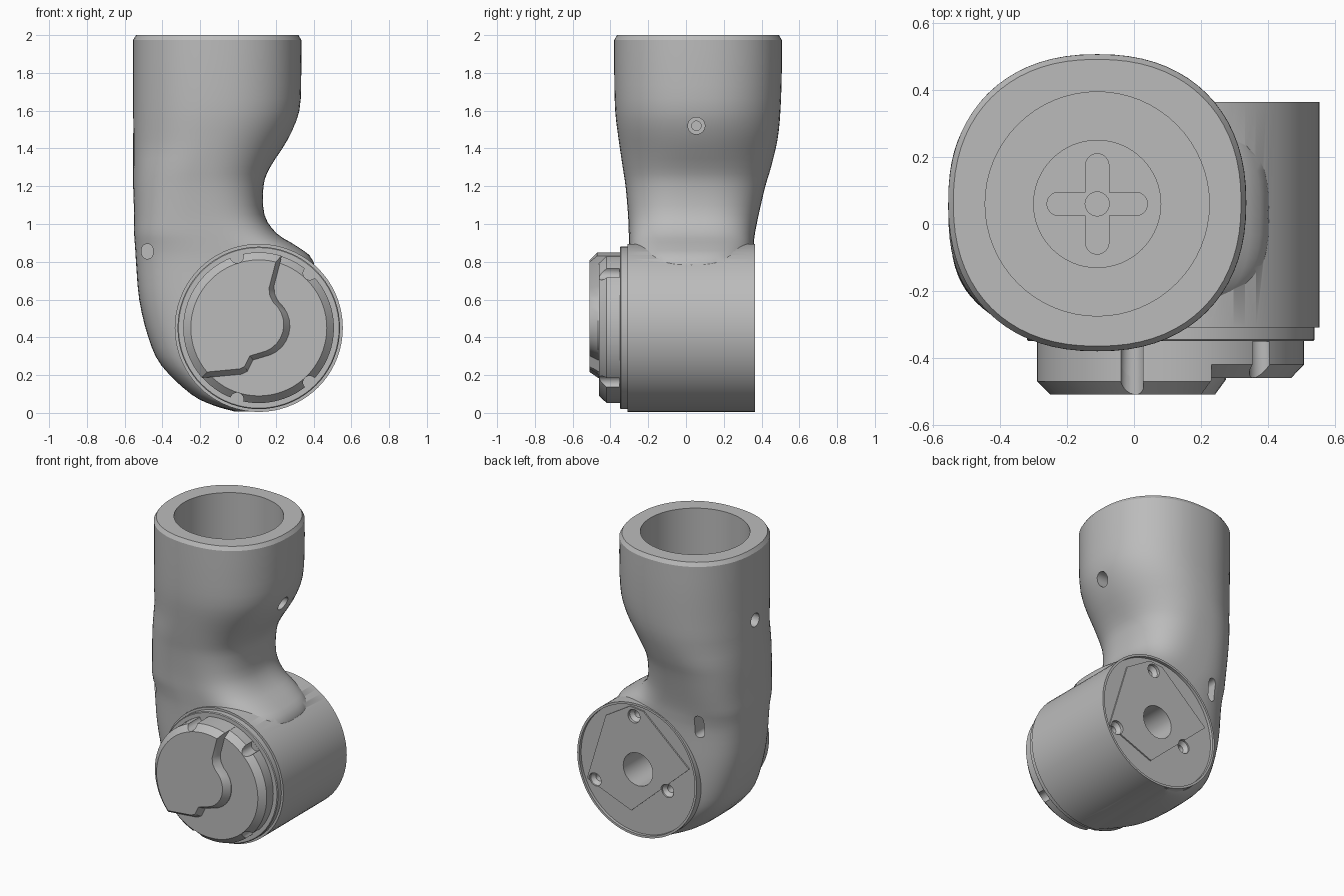
import bpy, bmesh, math
from mathutils import Vector

default = bpy.data.objects.get("Cube")
if default:
    bpy.data.objects.remove(default)

grey = bpy.data.materials.new("plain grey")
grey.use_nodes = True
grey.diffuse_color = (0.5, 0.5, 0.5, 1)
grey.node_tree.nodes["Principled BSDF"].inputs["Base Color"].default_value = grey.diffuse_color

PIVOT = Vector((0.11, 0, 0.45))      # centre of the joint housing
TUBE = Vector((-0.11, 0.06, 0))      # centre of the upright bore
FORWARD, UP, SIDE = (0, -1, 0), (0, 0, 1), (1, 0, 0)


def loft(name, rings):
    """Closed skin through equal-sized rings of points."""
    bm = bmesh.new()
    loops = [[bm.verts.new(p) for p in ring] for ring in rings]
    for a, b in zip(loops, loops[1:]):
        for i in range(len(a)):
            j = (i + 1) % len(a)
            bm.faces.new((a[i], a[j], b[j], b[i]))
    bm.faces.new(loops[0])
    bm.faces.new(loops[-1])
    bmesh.ops.recalc_face_normals(bm, faces=bm.faces)
    mesh = bpy.data.meshes.new(name)
    bm.to_mesh(mesh)
    bm.free()
    mesh.materials.append(grey)
    obj = bpy.data.objects.new(name, mesh)
    bpy.context.collection.objects.link(obj)
    return obj


def lathe(name, centre, axis, profile, n=64):
    """Turn (radius, position along axis) pairs about an axis."""
    axis = Vector(axis)
    u = axis.orthogonal().normalized()
    v = axis.cross(u)
    turns = [2 * math.pi * i / n for i in range(n)]
    return loft(name, [[centre + axis * d + r * (u * math.cos(t) + v * math.sin(t))
                        for t in turns] for r, d in profile])


def prism(name, outline, levels, focus=(0, 0)):
    """Push an (x, z) outline through (y, scale) levels about a focus."""
    fx, fz = focus
    return loft(name, [[(fx + (x - fx) * s, y, fz + (z - fz) * s) for x, z in outline]
                       for y, s in levels])


def capsule(radius, reach, n=32):
    """Upright round-ended slot outline about the origin."""
    turns = [2 * math.pi * (i + 0.5) / n for i in range(n)]
    return [(radius * math.cos(t), radius * math.sin(t) + math.copysign(reach, math.sin(t)))
            for t in turns]


def combine(target, tool, operation='DIFFERENCE'):
    mod = target.modifiers.new("combine", 'BOOLEAN')
    mod.operation, mod.object, mod.solver = operation, tool, 'EXACT'
    bpy.context.view_layer.objects.active = target
    bpy.ops.object.modifier_apply(modifier=mod.name)
    bpy.data.objects.remove(tool)


def spline(rows, steps):
    out = []
    for i in range(len(rows) - 1):
        a, b, c, d = (Vector(rows[min(max(i + k, 0), len(rows) - 1)]) for k in (-1, 0, 1, 2))
        for s in range(steps):
            t = s / steps
            out.append(b + (c - a) * t / 2 + (a * 2 - b * 5 + c * 4 - d) * t ** 2 / 2
                       + (b * 3 - a - c * 3 + d) * t ** 3 / 2)
    return out + [Vector(rows[-1])]


def slice_ring(z, left, right, front, back, n=72):
    """Rounded slice, squarer towards the elbow."""
    low = min(max((1.4 - z) / 0.45, 0), 1)
    exponent = 2 / (2.25 + 0.7 * low)

    def bulge(c):
        return math.copysign(abs(c) ** exponent, c)
    turns = [2 * math.pi * i / n for i in range(n)]
    return [((left + right) / 2 + (right - left) / 2 * bulge(math.cos(t)),
             (front + back) / 2 + (back - front) / 2 * bulge(math.sin(t)), z) for t in turns]


# Elbow body: height, left, right, front and back of each slice
Y0, Y1 = -0.298, 0.355
slices = [
    (0.008, -0.02, 0.16, Y0, Y1), (0.04, -0.13, 0.25, Y0, Y1), (0.1, -0.25, 0.33, Y0, Y1),
    (0.25, -0.405, 0.4, Y0, Y1), (0.4, -0.475, 0.42, Y0, Y1), (0.6, -0.523, 0.42, Y0, Y1),
    (0.8, -0.54, 0.4, Y0, Y1), (0.88, -0.545, 0.315, -0.3, 0.358),
    (0.95, -0.55, 0.205, -0.303, 0.365), (1.05, -0.55, 0.14, -0.307, 0.385),
    (1.2, -0.555, 0.135, -0.32, 0.42), (1.3, -0.555, 0.17, -0.335, 0.45),
    (1.45, -0.555, 0.265, -0.357, 0.485), (1.6, -0.555, 0.325, -0.375, 0.5),
    (1.8, -0.555, 0.335, -0.38, 0.507), (1.975, -0.555, 0.335, -0.38, 0.507)]
sections = spline(slices, 3) + [(2, -0.54, 0.32, -0.365, 0.492)]
body = loft("elbow_body", [slice_ring(*s) for s in sections])

# Joint housing merged into the elbow
combine(body, lathe("housing", PIVOT, FORWARD, [(0.445, -0.365), (0.445, 0.31)], 72), 'UNION')

# Upright bore with its stepped floor
FLOOR = 1.62
combine(body, lathe("bore", TUBE, UP, [(0.335, FLOOR), (0.335, 2.1)]))
combine(body, lathe("floor_step", TUBE, UP, [(0.19, FLOOR - 0.02), (0.19, 1.8)]))

# Cross-shaped slot with rounded arms and a centre hole
for turned in (False, True):
    arm = [(y, -x) if turned else (x, y) for x, y in capsule(0.035, 0.115)]
    combine(body, loft("slot", [[TUBE + Vector((x, y, z)) for x, y in arm]
                                for z in (FLOOR - 0.09, 1.8)]))
combine(body, lathe("floor_hole", TUBE, UP, [(0.036, FLOOR - 0.2), (0.036, 1.8)], 24))

# Stepped blind holes on both sides of the tube
for direction, surface in ((1, 0.3), (-1, 0.555)):
    combine(body, lathe("side_hole", Vector((0, 0.055, 1.52)), (direction, 0, 0),
                        [(0.025, surface - 0.16), (0.025, surface - 0.08),
                         (0.045, surface - 0.08), (0.045, 0.8)], 24))

# Cable openings in the front and back of the elbow
for x, z, radius, reach, near, far in ((-0.48, 0.855, 0.03, 0.01, -0.05, -0.6),
                                       (-0.336, 0.85, 0.03, 0.045, 0.2, 0.6)):
    outline = [(x + u, z + v) for u, v in capsule(radius, reach)]
    combine(body, prism("cable_opening", outline, [(near, 1), (far, 1)]))

# Recessed back face carrying an angular plate
combine(body, lathe("back_recess", PIVOT, FORWARD, [(0.43, -0.5), (0.43, -0.345)], 72))
corners = [(0.05, -0.29), (-0.38, 0.1), (-0.04, 0.4), (0.06, 0.41), (0.24, 0.3), (0.38, -0.16)]
plate = prism("back_plate", [(PIVOT.x + x, PIVOT.z + z) for x, z in corners],
              [(0.3, 1), (0.354, 1)])
combine(body, plate, 'UNION')
combine(body, lathe("shaft_hole", PIVOT, FORWARD, [(0.11, -0.5), (0.11, -0.1)], 40))
for x, z in [(0.03, 0.35), (0.32, -0.155), (-0.215, -0.09)]:
    combine(body, lathe("screw_hole", PIVOT + Vector((x, 0, z)), FORWARD,
                        [(0.045, -0.5), (0.045, -0.335), (0.025, -0.31), (0.025, -0.2)], 24))

# Front flange and chamfered cap disc
flange = lathe("front_flange", PIVOT, FORWARD, [(0.43, 0.29), (0.43, 0.345), (0.425, 0.35)], 72)
cap = lathe("cap_disc", PIVOT, FORWARD, [(0.398, 0.33), (0.398, 0.42), (0.36, 0.46)], 72)

# Raised cap plate, bounded by a straight edge, a round bulge and a step
edge = [(0.25, 0.9), (0.19, 0.67), (0.195, 0.625)]
edge += [(0.11 + 0.165 * math.cos(a), 0.46 + 0.165 * math.sin(a))
         for a in (math.radians(50 - 13 * i) for i in range(11))]
edge += [(0.08, 0.28), (0.05, 0.22), (0.02, 0.205), (-0.19, 0.185), (-0.5, 0.18), (-0.5, 0.95)]
raised = lathe("raised_cap_plate", PIVOT, FORWARD, [(0.4, 0.34), (0.4, 0.47), (0.36, 0.51)], 72)
combine(raised, prism("plate_region", edge, [(-0.3, 1), (-0.465, 1), (-0.515, 0.91)],
                      (-0.13, 0.55)), 'INTERSECT')

# Small locating notches round the cap
for angle in (107, 47, -47, -107):
    a = math.radians(angle)
    at = PIVOT + Vector((math.cos(a), 0, math.sin(a))) * 0.395
    for part in (cap, raised):
        combine(part, lathe("notch", at, FORWARD, [(0.035, 0.351), (0.035, 0.6)], 20))

for part in (body, flange, cap, raised):
    bpy.ops.object.select_all(action='DESELECT')
    part.select_set(True)
    bpy.context.view_layer.objects.active = part
    bpy.ops.object.shade_smooth_by_angle(angle=math.radians(30))
